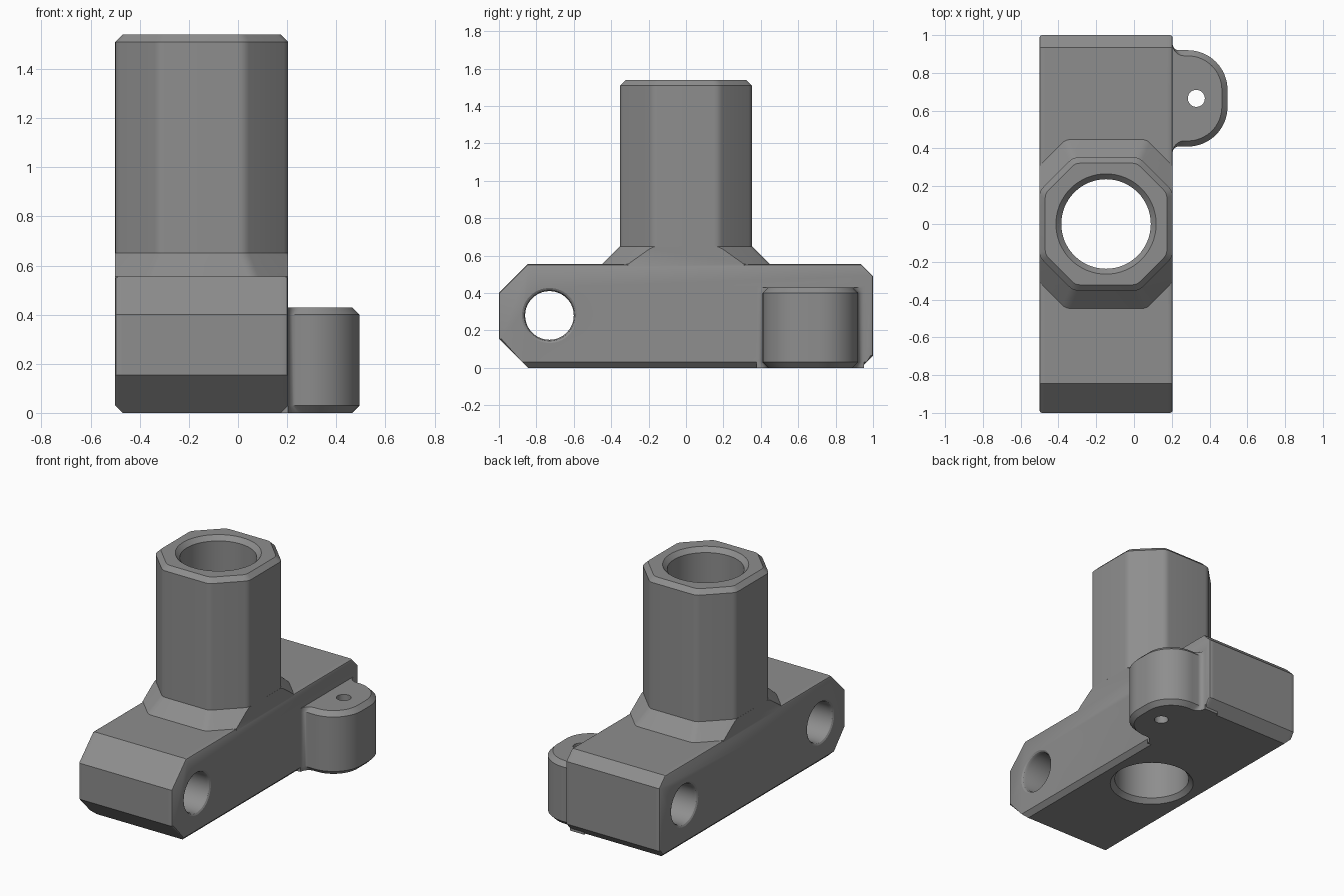
import bpy, bmesh, math
from mathutils import Vector

if "Cube" in bpy.data.objects:
    bpy.data.objects.remove(bpy.data.objects["Cube"])

CX, HALF = -0.148, 0.352          # tower / body axis and half width

grey = bpy.data.materials.new("mid grey")
grey.diffuse_color = (0.27, 0.27, 0.27, 1)
grey.use_nodes = True
grey.node_tree.nodes["Principled BSDF"].inputs["Base Color"].default_value = grey.diffuse_color


def loft(name, rings, clip=None):
    """Skin a list of equal-length closed rings and cap both ends."""
    bm = bmesh.new()
    rows = [[bm.verts.new(p) for p in ring] for ring in rings]
    n = len(rows[0])
    for a, b in zip(rows, rows[1:]):
        for i in range(n):
            j = (i + 1) % n
            bm.faces.new((a[i], a[j], b[j], b[i]))
    bm.faces.new(rows[0][::-1])
    bm.faces.new(rows[-1])
    if clip:                      # trim both sides to a width in x
        for s in (-1, 1):
            cut = bmesh.ops.bisect_plane(
                bm, geom=bm.verts[:] + bm.edges[:] + bm.faces[:], dist=1e-6,
                plane_co=(CX + s * clip, 0, 0), plane_no=(s, 0, 0), clear_outer=True)
            edges = [e for e in cut["geom_cut"] if isinstance(e, bmesh.types.BMEdge)]
            bmesh.ops.edgeloop_fill(bm, edges=edges)
    bmesh.ops.recalc_face_normals(bm, faces=bm.faces)
    me = bpy.data.meshes.new(name)
    bm.to_mesh(me)
    bm.free()
    ob = bpy.data.objects.new(name, me)
    me.materials.append(grey)
    bpy.context.collection.objects.link(ob)
    return ob


def boolean(target, tool, op):
    m = target.modifiers.new(tool.name, 'BOOLEAN')
    m.operation, m.object, m.solver = op, tool, 'EXACT'
    bpy.context.view_layer.objects.active = target
    bpy.ops.object.modifier_apply(modifier=m.name)
    bpy.data.objects.remove(tool)


def bore(name, center, axis, profile, n=64):
    """Round cutter from (radius, distance along axis) pairs."""
    rings = []
    for r, d in profile:
        ring = []
        for i in range(n):
            a = 2 * math.pi * i / n
            u, v = r * math.cos(a), r * math.sin(a)
            off = (u, v, d) if axis == 'z' else (d, u, v)
            ring.append(Vector(center) + Vector(off))
        rings.append(ring)
    return loft(name, rings)


# Body: side profile run across x, small top bevel and larger bottom chamfer
def body_ring(x, t, b):
    pts = [(-0.845 - b, b), (-1 + t, 0.155), (-1 + t, 0.40), (-0.845, 0.555 - t),
           (0.935, 0.555 - t), (1 - t, 0.49), (1 - t, 0.065), (0.935 + b, b)]
    return [(x, y, z) for y, z in pts]


steps = [(0, 0.013, 0.03), (0.004, 0.004, 0.026), (0.013, 0, 0.017), (0.03, 0, 0)]
W = HALF + 0.0005
body = loft("bracket_body",
            [body_ring(CX - W + d, t, b) for d, t, b in steps] +
            [body_ring(CX + W - d, t, b) for d, t, b in reversed(steps)])


# Tower: octagon with softened corners, flared foot and chamfered rim
def octagon(r, z, soft=0.025, seg=4):
    h = 0.175 + (r - HALF) * math.tan(math.pi / 8)
    c = [Vector(p) for p in ((r, -h), (r, h), (h, r), (-h, r),
                             (-r, h), (-r, -h), (-h, -r), (h, -r))]
    ring = []
    for i, p in enumerate(c):
        a = p + (c[i - 1] - p).normalized() * soft
        b = p + (c[(i + 1) % 8] - p).normalized() * soft
        for k in range(seg + 1):
            t = k / seg
            q = a * (1 - t) ** 2 + p * 2 * t * (1 - t) + b * t * t
            ring.append((CX + q.x, q.y, z))
    return ring


tower = loft("tower", [octagon(r, z) for r, z in (
    (0.447, 0.30), (0.447, 0.555), (HALF, 0.65), (HALF, 1.51), (0.322, 1.54))],
    clip=HALF + 0.0002)


# Side lug: rounded tab with a small root fillet and chamfered rims
def lug_ring(z, inset):
    half, R, f = 0.255 - inset, 0.21 - inset, 0.032 + inset
    face, tip = 0.2045, 0.495 - inset
    side = [(0.10, half + f), (face, half + f)]
    for k in range(1, 7):         # concave root fillet
        a = math.pi / 2 * k / 6
        side.append((face + f - f * math.cos(a), half + f - f * math.sin(a)))
    for k in range(17):           # large outer corner
        a = math.pi / 2 * k / 16
        side.append((tip - R + R * math.sin(a), half - R + R * math.cos(a)))
    return ([(x, 0.665 + y, z) for x, y in side] +
            [(x, 0.665 - y, z) for x, y in reversed(side)])


lug = loft("side_lug", [lug_ring(0, 0.03), lug_ring(0.03, 0),
                        lug_ring(0.40, 0), lug_ring(0.43, 0.03)])

boolean(body, tower, 'UNION')
boolean(body, lug, 'UNION')

# Bores: main vertical, cross holes, small lug hole
boolean(body, bore("main_bore", (CX, 0, 0), 'z', (
    (0.275, -0.01), (0.237, 0.03), (0.237, 1.51), (0.275, 1.55))), 'DIFFERENCE')
L, R = CX - W, CX + W
rim = [(0.155, -0.01), (0.147, 0), (0.137, 0.006), (0.13, 0.02)]
left = [(r, L + d) for r, d in rim]
right = [(r, R - d) for r, d in reversed(rim)]
boolean(body, bore("front_cross_hole", (0, -0.73, 0.28), 'x', left + right), 'DIFFERENCE')
boolean(body, bore("rear_cross_hole", (0, 0.73, 0.28), 'x', left + [(0.13, 0.19)]), 'DIFFERENCE')
boolean(body, bore("lug_hole", (0.33, 0.665, 0), 'z', ((0.045, -0.1), (0.045, 0.6)), 32), 'DIFFERENCE')

# Smooth curved walls, keep edges crisp
bpy.ops.object.select_all(action='DESELECT')
body.select_set(True)
bpy.context.view_layer.objects.active = body
bpy.ops.object.shade_smooth_by_angle(angle=math.radians(28))
